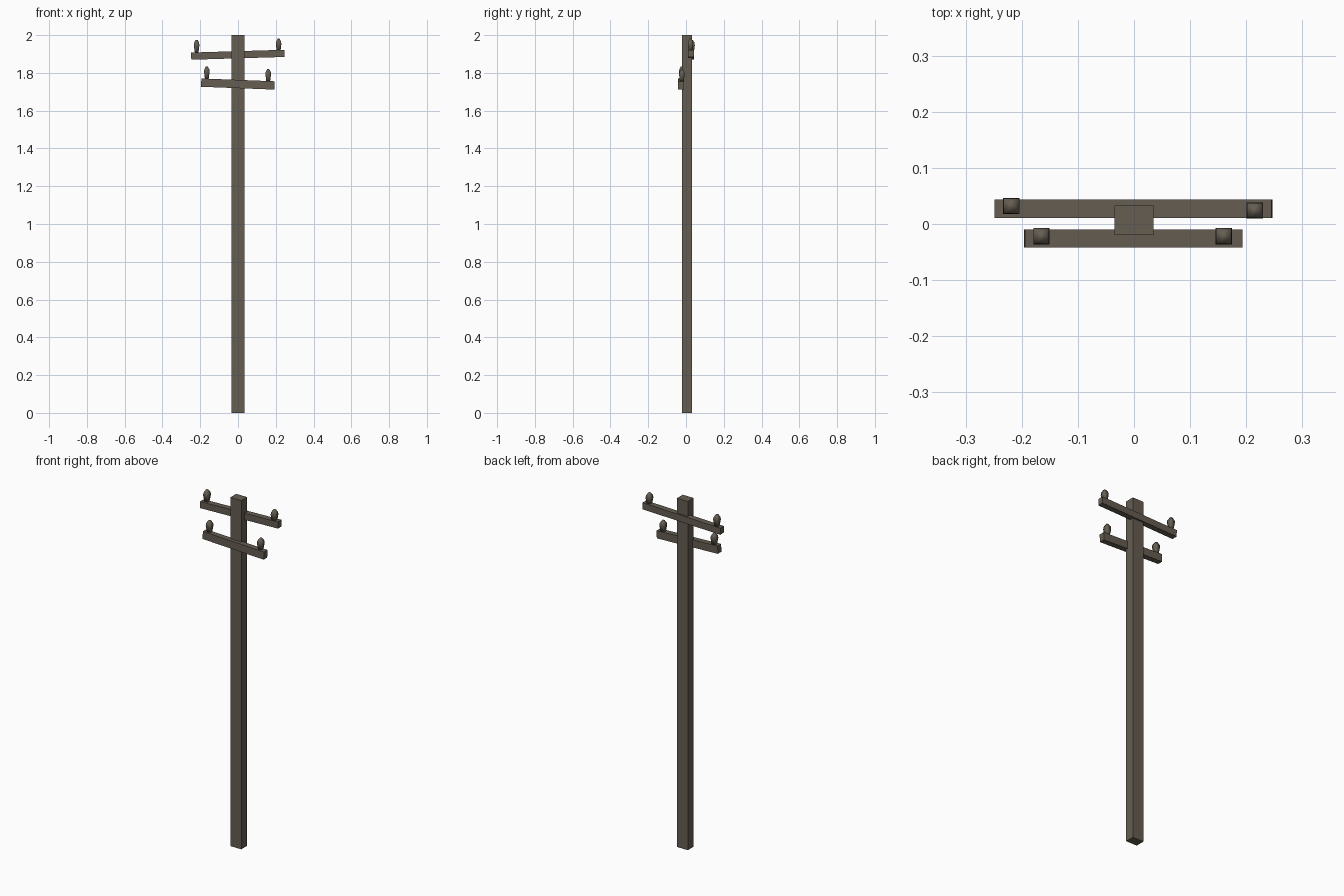
import bpy, bmesh, math
from mathutils import Matrix, Vector

if "Cube" in bpy.data.objects:
    bpy.data.objects.remove(bpy.data.objects["Cube"])

# One weathered timber colour for everything
wood = bpy.data.materials.new("weathered_wood")
wood.diffuse_color = (0.13, 0.11, 0.083, 1)
wood.use_nodes = True
wood.node_tree.nodes["Principled BSDF"].inputs["Base Color"].default_value = wood.diffuse_color


def finish(bm, name, matrix=Matrix(), smooth=False):
    mesh = bpy.data.meshes.new(name)
    bmesh.ops.recalc_face_normals(bm, faces=bm.faces)
    for f in bm.faces:
        f.smooth = smooth
    bm.to_mesh(mesh)
    bm.free()
    mesh.materials.append(wood)
    obj = bpy.data.objects.new(name, mesh)
    obj.matrix_world = matrix
    bpy.context.collection.objects.link(obj)
    return obj


def box(name, center, size, tilt=0.0):
    bm = bmesh.new()
    bmesh.ops.create_cube(bm, size=1)
    bmesh.ops.scale(bm, vec=size, verts=bm.verts)
    m = Matrix.Translation(center) @ Matrix.Rotation(math.radians(-tilt), 4, 'Y')
    return finish(bm, name, m)


def insulator(name, base):
    # square sections: (height, half width), flared then peaked
    sections = [(-0.005, 0.009), (0.038, 0.0145), (0.052, 0.0135), (0.068, 0.005)]
    bm = bmesh.new()
    rings = [[bm.verts.new((sx * w, sy * w, z))
              for sx, sy in ((-1, -1), (1, -1), (1, 1), (-1, 1))] for z, w in sections]
    for a, b in zip(rings, rings[1:]):
        for i in range(4):
            j = (i + 1) % 4
            bm.faces.new((a[i], a[j], b[j], b[i]))
    bm.faces.new(rings[0])
    bm.faces.new(rings[-1])
    finish(bm, name, Matrix.Translation(base), smooth=True)


# Pole
box("pole", (0, 0.0065, 1), (0.07, 0.053, 2))

# Slightly crooked crossarms, one behind and one in front of the pole
box("upper_crossarm", (-0.001, 0.027, 1.896), (0.494, 0.033, 0.038), 1.7)
box("lower_crossarm", (-0.001, -0.0255, 1.741), (0.388, 0.032, 0.044), -2.2)

# Insulators standing on the arms
for name, base in (("upper_left", (-0.219, 0.032, 1.907)),
                   ("upper_right", (0.215, 0.024, 1.913)),
                   ("lower_left", (-0.165, -0.022, 1.766)),
                   ("lower_right", (0.160, -0.022, 1.752))):
    insulator("insulator_" + name, Vector(base))
